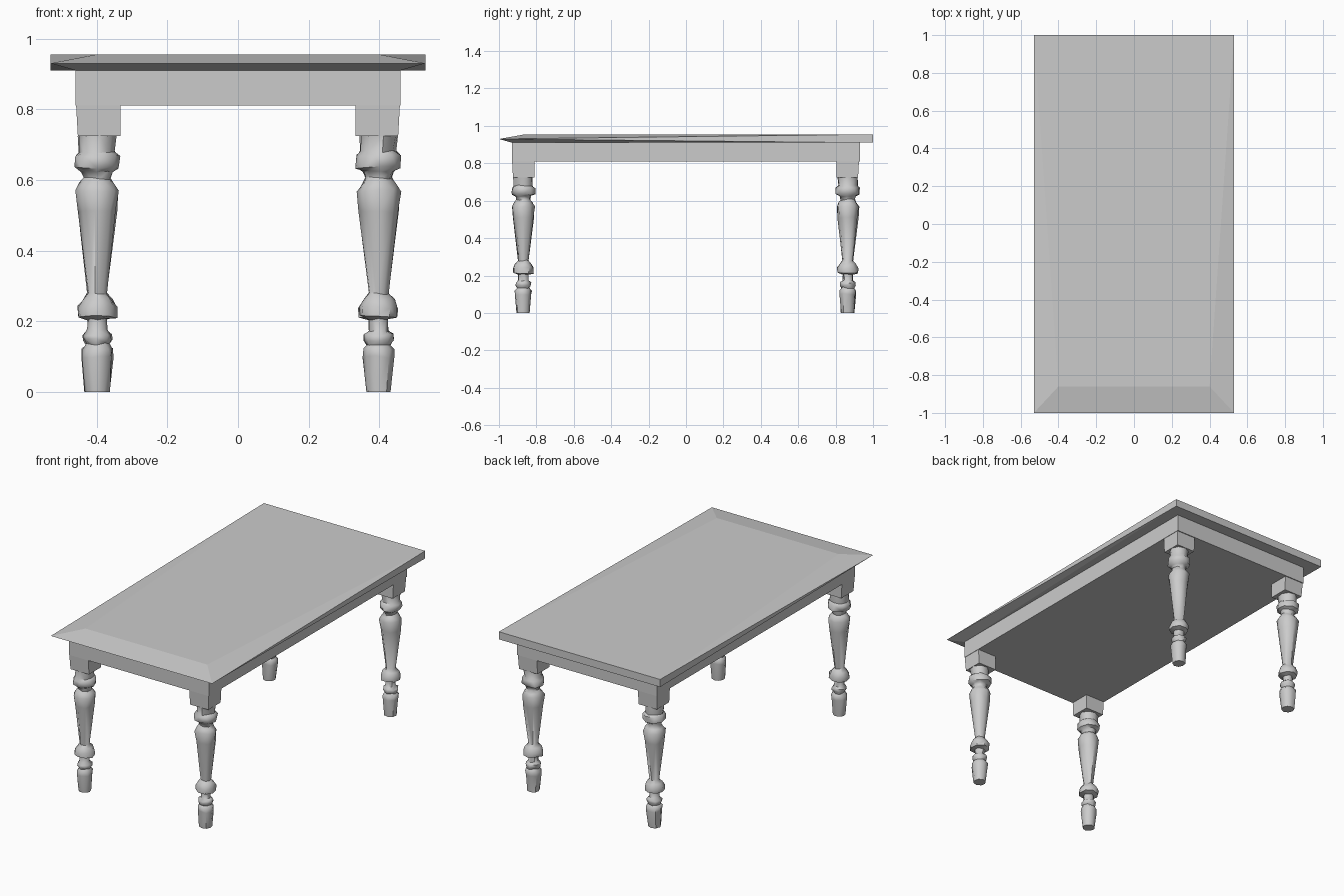
import bpy, bmesh, math, random

cube = bpy.data.objects.get("Cube")
if cube:
    bpy.data.objects.remove(cube, do_unlink=True)

random.seed(4)

grey = bpy.data.materials.new("plain grey")
grey.use_nodes = True
COLOUR = (0.6, 0.6, 0.6, 1)
grey.diffuse_color = COLOUR
grey.node_tree.nodes["Principled BSDF"].inputs["Base Color"].default_value = COLOUR


def finish(name, bm):
    bmesh.ops.recalc_face_normals(bm, faces=bm.faces)
    mesh = bpy.data.meshes.new(name)
    bm.to_mesh(mesh)
    bm.free()
    mesh.materials.append(grey)
    obj = bpy.data.objects.new(name, mesh)
    bpy.context.collection.objects.link(obj)
    return obj


def box(name, x, y, z0, z1):
    bm = bmesh.new()
    bmesh.ops.create_cube(bm, size=1)
    for v in bm.verts:
        v.co = (v.co.x * 2 * x, v.co.y * 2 * y, z1 if v.co.z > 0 else z0)
    return finish(name, bm)


# Tabletop: square at the back, bevelled to a knife edge at the front
bm = bmesh.new()
corners = [(-0.53, 1, 0.91), (0.53, 1, 0.91), (-0.53, 1, 0.955), (0.53, 1, 0.955),
           (-0.53, -1, 0.93), (0.53, -1, 0.93),
           (-0.4, -0.86, 0.955), (0.4, -0.86, 0.955),
           (-0.46, -0.93, 0.91), (0.46, -0.93, 0.91)]
for c in corners:
    bm.verts.new(c)
bmesh.ops.convex_hull(bm, input=bm.verts)
bmesh.ops.dissolve_limit(bm, angle_limit=0.005, verts=bm.verts, edges=bm.edges)
finish("tabletop", bm)

# Solid apron under the top
box("apron", 0.46, 0.93, 0.81, 0.912)

# Turned leg: (height, radius)
PROFILE = [(0, 0.036), (0.1, 0.045), (0.12, 0.045), (0.135, 0.034), (0.148, 0.042),
           (0.162, 0.042), (0.175, 0.028), (0.205, 0.028), (0.213, 0.056), (0.24, 0.056),
           (0.262, 0.045), (0.28, 0.028), (0.51, 0.056), (0.57, 0.061), (0.59, 0.05),
           (0.605, 0.038), (0.625, 0.044), (0.635, 0.064), (0.668, 0.064),
           (0.68, 0.052), (0.725, 0.054)]
SIDES = 8


def leg(name, cx, cy):
    bm = bmesh.new()
    rings = []
    for z, r in PROFILE:
        twist = random.uniform(-0.25, 0.25)
        ring = []
        for i in range(SIDES):
            a = math.tau * i / SIDES + twist
            rr = r * random.uniform(0.92, 1.05)
            dz = random.uniform(-0.004, 0.004) if 0 < z < 0.7 else 0
            ring.append(bm.verts.new((cx + rr * math.cos(a), cy + rr * math.sin(a), z + dz)))
        rings.append(ring)
    # Square block at the head, tapering a little on its outer corner
    for z, out in ((0.725, 0.055), (0.815, 0.06)):
        sx, sy = math.copysign(1, cx), math.copysign(1, cy)
        ring = []
        for i in range(SIDES):
            a = math.tau * i / SIDES
            c, s = math.cos(a), math.sin(a)
            k = max(abs(c), abs(s))
            hx = out if c * sx > 0 else 0.066
            hy = out if s * sy > 0 else 0.06
            ring.append(bm.verts.new((cx + hx * c / k, cy + hy * s / k, z)))
        rings.append(ring)
    for low, high in zip(rings, rings[1:]):
        for i in range(SIDES):
            j = (i + 1) % SIDES
            bm.faces.new((low[i], low[j], high[j], high[i]))
    bm.faces.new(rings[0])
    bm.faces.new(rings[-1])
    bmesh.ops.triangulate(bm, faces=bm.faces)
    obj = finish(name, bm)
    bpy.ops.object.select_all(action='DESELECT')
    obj.select_set(True)
    bpy.context.view_layer.objects.active = obj
    bpy.ops.object.shade_smooth_by_angle(angle=math.radians(50))


for side, sx in (("left", 1), ("right", -1)):
    for end, y in (("front", -0.87), ("back", 0.865)):
        leg(f"{end}_{side}_leg", sx * 0.398, y)
